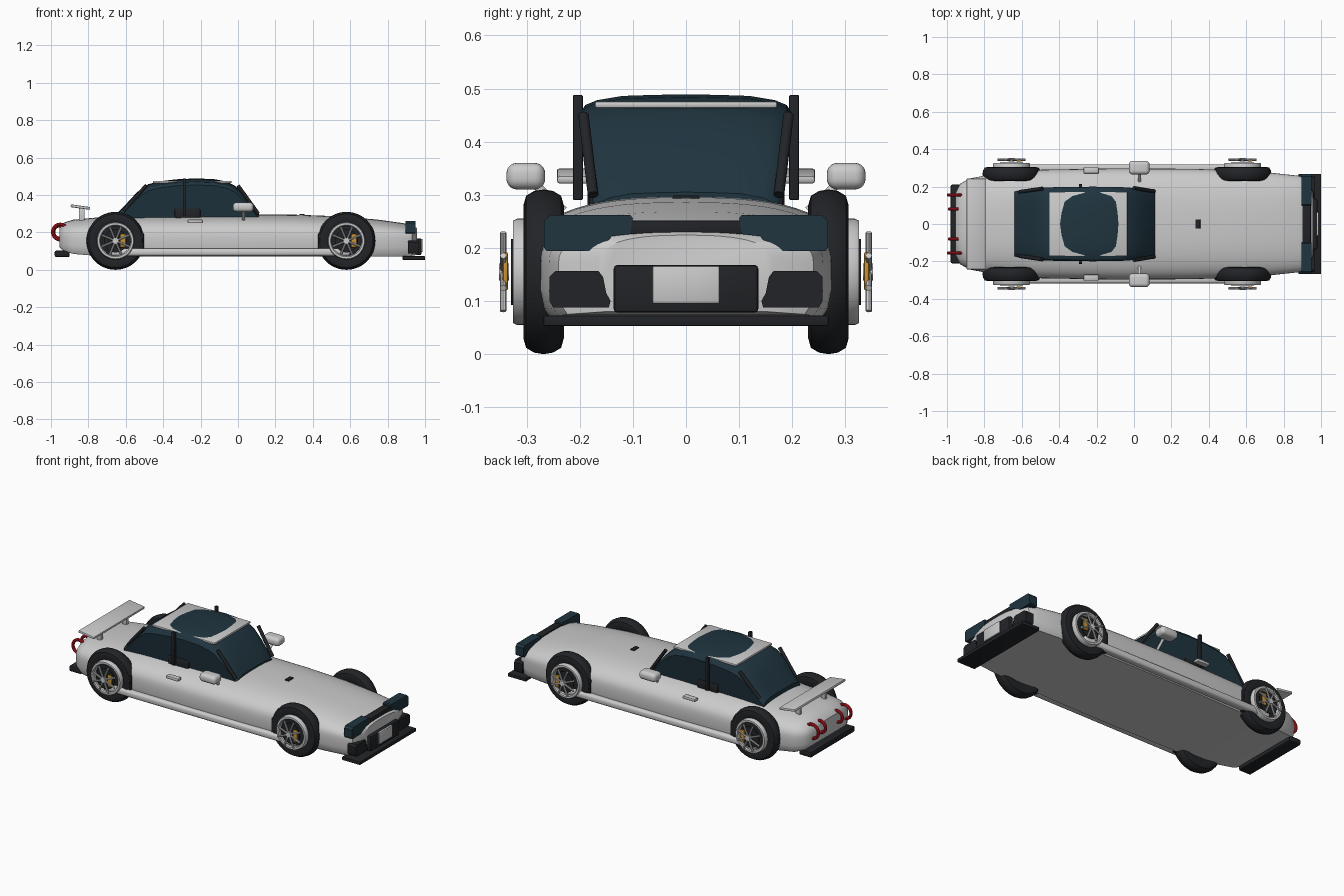
import bpy, bmesh, math
from mathutils import Matrix, Vector

if "Cube" in bpy.data.objects:
    bpy.data.objects.remove(bpy.data.objects["Cube"])


def mat(name, c):
    m = bpy.data.materials.new(name)
    m.diffuse_color = (*c, 1)
    m.use_nodes = True
    m.node_tree.nodes["Principled BSDF"].inputs["Base Color"].default_value = m.diffuse_color
    return m


WHITE = mat("white_paint", (0.8, 0.8, 0.8))
BLACK = mat("black_trim", (0.015, 0.017, 0.02))
GLASS = mat("dark_glass", (0.014, 0.035, 0.05))
RED = mat("red_lamp", (0.65, 0.01, 0.02))
ORANGE = mat("orange_caliper", (0.6, 0.3, 0.03))


def finish(bm, name, m=None, angle=35):
    bmesh.ops.recalc_face_normals(bm, faces=bm.faces)
    me = bpy.data.meshes.new(name)
    bm.to_mesh(me)
    bm.free()
    for p in me.polygons:
        p.use_smooth = True
    me.set_sharp_from_angle(angle=math.radians(angle))
    if m:
        me.materials.append(m)
    ob = bpy.data.objects.new(name, me)
    bpy.context.collection.objects.link(ob)
    return ob


def loft(name, rings, m=None, closed=False, caps=True, angle=35):
    bm = bmesh.new()
    vs = [[bm.verts.new(p) for p in r] for r in rings]
    n = len(vs[0])
    for i in range(len(vs) if closed else len(vs) - 1):
        a, b = vs[i], vs[(i + 1) % len(vs)]
        for j in range(n):
            bm.faces.new((a[j], a[(j + 1) % n], b[(j + 1) % n], b[j]))
    if caps and not closed:
        bm.faces.new(vs[0])
        bm.faces.new(vs[-1])
    return finish(bm, name, m, angle)


def box(name, lo, hi, m=None, bevel=0.005, seg=2, rot=None):
    lo, hi = Vector(lo), Vector(hi)
    bm = bmesh.new()
    bmesh.ops.create_cube(bm, size=1)
    bmesh.ops.scale(bm, vec=[abs(v) for v in hi - lo], verts=bm.verts)
    if bevel:
        bmesh.ops.bevel(bm, geom=bm.edges[:], offset=bevel, segments=seg, profile=0.5, affect='EDGES')
    ob = finish(bm, name, m)
    ob.location = (lo + hi) / 2
    if rot:
        ob.rotation_euler = rot
    return ob


def rod(name, a, b, r, m=None, seg=16):
    a, b = Vector(a), Vector(b)
    bm = bmesh.new()
    bmesh.ops.create_cone(bm, cap_ends=True, segments=seg, radius1=r, radius2=r, depth=(b - a).length)
    bmesh.ops.transform(bm, matrix=Matrix.Translation((a + b) / 2) @
                        (b - a).to_track_quat('Z', 'Y').to_matrix().to_4x4(), verts=bm.verts)
    return finish(bm, name, m)


def lathe_y(name, c, prof, m=None, seg=48):
    # closed (radius, y) profile turned about a y axis through c
    rings = []
    for i in range(seg):
        t = math.tau * i / seg
        rings.append([(c[0] + r * math.cos(t), c[1] + y, c[2] + r * math.sin(t)) for r, y in prof])
    return loft(name, rings, m, closed=True)


def prism_x(name, pts, x0, x1, m):
    return loft(name, [[(x, y, z) for y, z in pts] for x in (x0, x1)], m)


# body shell: x, half width, top, bottom
stations = [(-.955, .165, .225, .12), (-.93, .215, .253, .10), (-.88, .243, .268, .085),
            (-.75, .268, .28, .074), (-.5, .29, .292, .07), (-.1, .297, .297, .07),
            (.3, .295, .295, .07), (.55, .287, .286, .07), (.75, .272, .268, .07),
            (.88, .258, .25, .072), (.93, .24, .238, .075), (.957, .165, .224, .08)]
rings = []
for x, w, zt, zb in stations:
    ring = []
    for i in range(29):
        t = math.pi * i / 28
        c, s = math.cos(t), math.sin(t)
        ring.append((x, math.copysign(w * abs(c) ** .77, c), .17 + (zt - .17) * max(s, 0) ** .77))
    for f, g in ((-1, .5), (-.97, .15), (-.93, 0), (.93, 0), (.97, .15), (1, .5)):
        ring.append((x, f * w, zb + g * (.17 - zb)))
    rings.append(ring)
loft("body_shell", rings, WHITE, angle=40)

# glass cabin: x, top height
rings = []
for x, zt in [(-.64, .31), (-.6, .35), (-.54, .415), (-.48, .458), (-.42, .473), (-.33, .484), (-.22, .489),
              (-.12, .484), (-.06, .471), (-.02, .452), (.035, .4), (.08, .35), (.112, .305)]:
    w = .172 + .026 * (zt - .3) / .18
    half = [(.17, .26), (w, zt - .035), (.95 * w, zt - .02), (.84 * w, zt - .011),
            (.6 * w, zt - .003), (.3 * w, zt - .001)]
    rings.append([(x, y, z) for y, z in half] + [(x, 0, zt)] + [(x, -y, z) for y, z in reversed(half)])
loft("cabin_glass", rings, GLASS, angle=30)

# roof panel
box("roof_panel", (-.455, -.172, .463), (-.035, .172, .476), WHITE, .005)
box("hood_vent", (.328, -.025, .285), (.355, .025, .299), BLACK, .003)
box("cabin_sill", (-.34, -.185, .27), (-.2, .185, .33), BLACK, .01)

# parts repeated on both sides
for s in (1, -1):
    side = "left" if s > 0 else "right"
    rod("front_pillar_" + side, (0, s * .193, .45), (.108, s * .175, .3), .01, BLACK)
    rod("rear_pillar_" + side, (-.49, s * .19, .452), (-.61, s * .172, .315), .01, BLACK)
    box("centre_post_" + side, (-.295, s * .194, .29), (-.277, s * .213, .488), BLACK, .003)
    box("mirror_" + side, (-.028, s * .265, .31), (.083, s * .338, .36), WHITE, .02, 5)
    rod("mirror_arm_" + side, (.03, s * .23, .27), (.03, s * .29, .325), .008, WHITE)
    box("door_handle_" + side, (-.27, s * .27, .25), (-.188, s * .303, .268), None, .005)
    box("side_skirt_" + side, (-.68, s * .27, .074), (.6, s * .318, .115), WHITE, .015, 4)
    # headlight, intake
    prism_x("headlight_" + side, [(s * y, z) for y, z in
            [(.1, .256), (.105, .262), (.255, .262), (.267, .25), (.267, .2), (.262, .194),
             (.17, .194), (.155, .2), (.14, .222), (.105, .226)]], .895, .948, GLASS)
    prism_x("front_intake_" + side, [(s * y, z) for y, z in
            [(.145, .088), (.25, .088), (.257, .1), (.257, .146), (.245, .157), (.165, .157),
             (.156, .145), (.15, .115), (.142, .1)]], .91, .965, BLACK)
    box("wing_strut_" + side, (-.85, s * .11, .25), (-.82, s * .13, .336), WHITE, .004)
    # tail lamp hoops
    for y, R, x in ((.155, .041, -.95), (.08, .034, -.952)):
        prof = [(R + .009 * math.cos(a), .009 * math.sin(a)) for a in
                [math.tau * k / 10 for k in range(10)]]
        lathe_y("tail_lamp_" + side, (x, s * y, .202), prof, RED, 40)

# rear wing and diffuser
box("rear_wing", (-.895, -.243, .328), (-.79, .243, .343), WHITE, .005, rot=(0, math.radians(8), 0))
box("rear_diffuser", (-.98, -.21, .068), (-.9, .21, .102), BLACK, .008)

# nose parts
box("front_splitter", (.88, -.268, .053), (1, .268, .073), BLACK, .003)
box("nose_strip", (.9, -.107, .225), (.946, .107, .252), BLACK, .004)
box("front_grille", (.93, -.136, .078), (.98, .136, .168), BLACK, .007)
box("front_plate", (.97, -.063, .095), (.986, .063, .166), None, .003)

# wheels
tyre = [(.095, -.03), (.125, -.038), (.143, -.033), (.152, -.018), (.155, 0),
        (.152, .018), (.143, .033), (.125, .038), (.095, .03)]
for wx, end in ((-.655, "rear"), (.58, "front")):
    for s in (1, -1):
        tag = end + ("_left" if s > 0 else "_right")
        lathe_y("tyre_" + tag, (wx, s * .268, .155), tyre, BLACK)
        rod("wheel_well_" + tag, (wx, s * .24, .155), (wx, s * .298, .155), .1, BLACK, 40)
        rim = [(.08, .298), (.1, .298), (.1, .318), (.096, .326), (.085, .326), (.08, .32)]
        lathe_y("rim_" + tag, (wx, 0, .155), [(r, s * y) for r, y in rim])
        rod("brake_disc_" + tag, (wx, s * .324, .155), (wx, s * .329, .155), .062, BLACK, 40)
        box("caliper_" + tag, (wx + .025, s * .335, .12), (wx + .055, s * .345, .192), ORANGE, .004)
        rod("hub_" + tag, (wx, s * .333, .155), (wx, s * .352, .155), .016)
        for k in range(8):
            a = math.tau * (k + .5) / 8
            d = Vector((math.cos(a), 0, math.sin(a)))
            c = Vector((wx, s * .344, .155))
            rod("spoke_" + tag, c + d * .01, c + d * .08, .006, None, 8)
        # dark liner between the tyre and the skirt
        q = 1 if end == "rear" else -1
        xs = sorted((wx + q * .06, wx + q * .152))
        box("arch_liner_" + tag, (xs[0], s * .24, .072), (xs[1], s * .3, .2), BLACK, .01)
